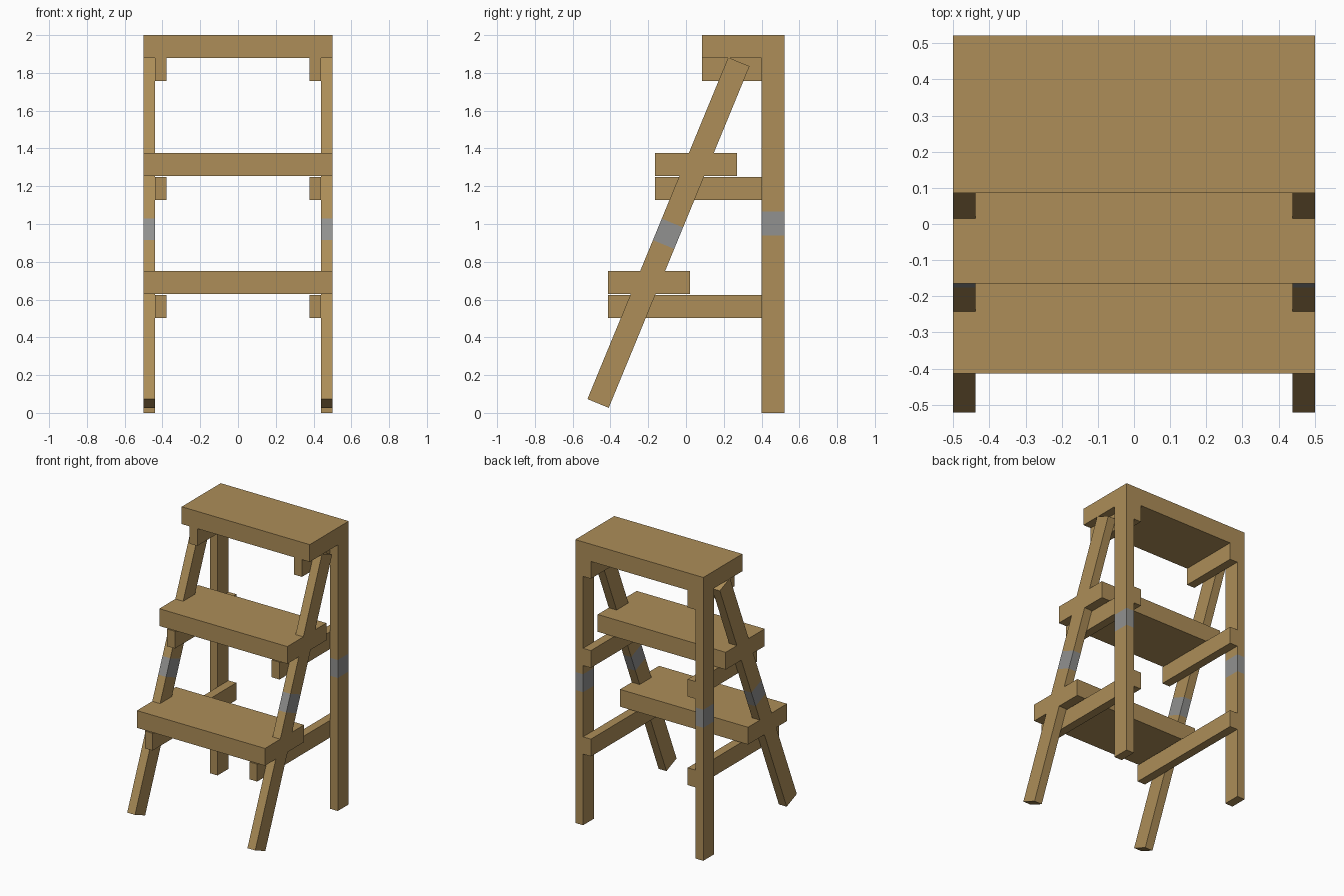
import bpy
import bmesh
import math
from mathutils import Matrix, Vector

cube = bpy.data.objects.get("Cube")
if cube:
    bpy.data.objects.remove(cube, do_unlink=True)


def make_material(name, rgb):
    mat = bpy.data.materials.new(name)
    mat.use_nodes = True
    mat.diffuse_color = (*rgb, 1)
    bsdf = mat.node_tree.nodes["Principled BSDF"]
    bsdf.inputs["Base Color"].default_value = (*rgb, 1)
    bsdf.inputs["Roughness"].default_value = 0.8
    return mat


WOOD = make_material("wood", (0.418, 0.270, 0.098))
GREY = make_material("grey_band", (0.283, 0.283, 0.276))

HALF = 0.5        # half the overall width
THIN = 0.061      # narrow side of the lumber
WIDE = 0.122      # wide side of the lumber
BACK = 0.521      # rear face


def board(name, lo, hi, band=None, matrix=Matrix()):
    """Box from lo to hi; band = (z0, z1) is cut in and coloured grey."""
    lo, hi = Vector(lo), Vector(hi)
    bm = bmesh.new()
    bmesh.ops.create_cube(bm, size=1)
    for v in bm.verts:
        v.co = Vector([(lo[i] + hi[i]) / 2 + v.co[i] * (hi[i] - lo[i]) for i in range(3)])
    if band:
        for z in band:
            bmesh.ops.bisect_plane(bm, geom=bm.verts[:] + bm.edges[:] + bm.faces[:],
                                   plane_co=(0, 0, z), plane_no=(0, 0, 1))
        for f in bm.faces:
            if band[0] < f.calc_center_median().z < band[1]:
                f.material_index = 1
    bm.transform(matrix)
    mesh = bpy.data.meshes.new(name)
    bm.to_mesh(mesh)
    bm.free()
    mesh.materials.append(WOOD)
    if band:
        mesh.materials.append(GREY)
    obj = bpy.data.objects.new(name, mesh)
    bpy.context.collection.objects.link(obj)
    return obj


# Treads: (name, front edge y, top z, support top z)
TREADS = [("lower", -0.413, 0.752, 0.624),
          ("middle", -0.164, 1.376, 1.249),
          ("top", 0.086, 2.0, 1.878)]
for name, y, top, support_top in TREADS:
    board(name + "_tread", (-HALF, y, top - WIDE), (HALF, y + 0.435, top))

# Sloped placement of the front legs
slope = Matrix.Translation((0, -0.4655, 0.050)) @ Matrix.Rotation(math.radians(-22.4), 4, "X")

for side, s in (("left", 1), ("right", -1)):
    outer = sorted((s * HALF, s * (HALF - THIN)))
    inner = sorted((s * (HALF - THIN), s * (HALF - 2 * THIN)))
    # Upright back leg
    board(side + "_back_leg", (outer[0], BACK - WIDE, 0), (outer[1], BACK, 1.878),
          band=(0.939, 1.066))
    # Leaning front leg
    board(side + "_front_leg", (outer[0], -WIDE / 2, 0), (outer[1], WIDE / 2, 1.956),
          band=(0.910, 1.033), matrix=slope)
    # Rails under each tread, inside the legs
    for name, y, top, support_top in TREADS:
        board(f"{side}_{name}_rail", (inner[0], y, support_top - WIDE),
              (inner[1], BACK, support_top))
